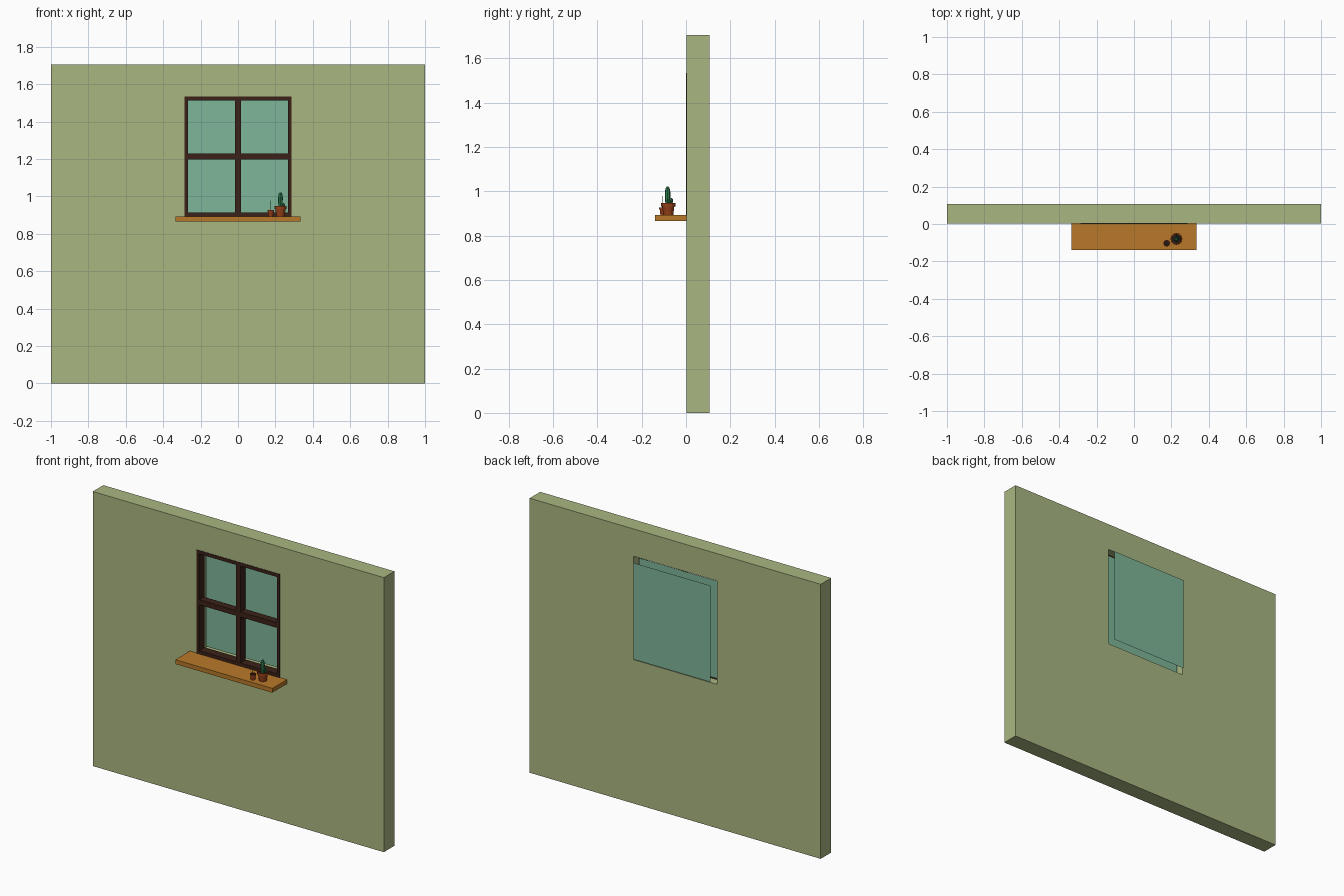
import bpy, bmesh, math
from mathutils import Vector

if "Cube" in bpy.data.objects:
    bpy.data.objects.remove(bpy.data.objects["Cube"])


def material(name, rgb):
    m = bpy.data.materials.new(name)
    m.diffuse_color = (*rgb, 1)
    m.use_nodes = True
    m.node_tree.nodes["Principled BSDF"].inputs["Base Color"].default_value = m.diffuse_color
    return m


WALL = material("green_plaster", (0.40, 0.47, 0.22))
GLASS = material("glass", (0.21, 0.47, 0.32))
WOOD = material("dark_wood", (0.044, 0.016, 0.009))
SILL = material("light_wood", (0.48, 0.19, 0.022))
CLAY = material("terracotta", (0.30, 0.05, 0.01))
SOIL = material("soil", (0.022, 0.012, 0.008))
CACTUS = material("cactus_green", (0.03, 0.22, 0.08))


def finish(name, bm, mat):
    bmesh.ops.recalc_face_normals(bm, faces=bm.faces[:])
    me = bpy.data.meshes.new(name)
    bm.to_mesh(me)
    bm.free()
    me.materials.append(mat)
    ob = bpy.data.objects.new(name, me)
    bpy.context.collection.objects.link(ob)
    return ob


def corners(bm, rect, y):
    x0, x1, z0, z1 = rect
    return [bm.verts.new((x, y, z)) for x, z in ((x0, z0), (x1, z0), (x1, z1), (x0, z1))]


def ring(name, outer, inner, y0, y1, mat):
    """Rectangular slab with a rectangular opening."""
    bm = bmesh.new()
    loops = [corners(bm, r, y) for r, y in ((outer, y0), (inner, y0), (inner, y1), (outer, y1))]
    for k in range(4):
        a, b = loops[k], loops[(k + 1) % 4]
        for i in range(4):
            j = (i + 1) % 4
            bm.faces.new((a[i], a[j], b[j], b[i]))
    return finish(name, bm, mat)


def box(name, x0, x1, y0, y1, z0, z1, mat):
    bm = bmesh.new()
    bmesh.ops.create_cube(bm, size=1)
    for v in bm.verts:
        v.co = ((x0 + x1) / 2 + v.co.x * (x1 - x0),
                (y0 + y1) / 2 + v.co.y * (y1 - y0),
                (z0 + z1) / 2 + v.co.z * (z1 - z0))
    return finish(name, bm, mat)


def pane(name, rect, y, mat):
    bm = bmesh.new()
    bm.faces.new(corners(bm, rect, y))
    return finish(name, bm, mat)


def lathe(name, x, y, z, profile, mat, sides=12):
    """Revolve (radius, height) points around a vertical axis and cap the ends."""
    bm = bmesh.new()
    rings = []
    for r, h in profile:
        rings.append([bm.verts.new((x + r * math.cos(2 * math.pi * i / sides),
                                    y + r * math.sin(2 * math.pi * i / sides), z + h))
                      for i in range(sides)])
    for a, b in zip(rings, rings[1:]):
        for i in range(sides):
            j = (i + 1) % sides
            bm.faces.new((a[i], a[j], b[j], b[i]))
    bm.faces.new(rings[0])
    bm.faces.new(rings[-1])
    return finish(name, bm, mat)


# Wall with its window opening
HOLE = (-0.286, 0.286, 0.893, 1.535)
ring("wall", (-1, 1, 0, 1.705), HOLE, 0.003, 0.106, WALL)

# Window frame and crossing bars
INNER = (-0.268, 0.268, 0.913, 1.514)
ring("window_frame", HOLE, INNER, 0.0, 0.055, WOOD)
box("vertical_bar", -0.016, 0.016, 0.001, 0.05, 0.905, 1.525, WOOD)
box("horizontal_bar", -0.275, 0.275, 0.002, 0.048, 1.197, 1.229, WOOD)

# Double glazing: flat inner and outer panes
pane("front_glass", (-0.27, 0.27, 0.911, 1.516), 0.074, GLASS)
pane("back_glass", (-0.265, 0.265, 0.914, 1.513), 0.139, GLASS)

# Sill
box("window_sill", -0.333, 0.333, -0.139, 0.004, 0.866, 0.893, SILL)


# Pots, each with a rim and a soil disc
def pot(name, x, y, s, h):
    lathe(name, x, y, 0.893, [(0.7 * s, 0), (0.85 * s, 0.7 * h), (s, 0.7 * h), (s, h),
                              (0.82 * s, h), (0.78 * s, 0.8 * h)], CLAY)
    lathe(name + "_soil", x, y, 0.893, [(0.8 * s, 0.8 * h), (0.8 * s, 0.88 * h)], SOIL)


pot("large_pot", 0.227, -0.08, 0.032, 0.055)
pot("small_pot", 0.175, -0.103, 0.018, 0.035)

# Cactus body with two small arms
lathe("cactus", 0.227, -0.083, 0.935,
      [(0.009, 0), (0.012, 0.03), (0.0125, 0.06), (0.009, 0.08), (0.003, 0.087)], CACTUS, 8)
for name, dx, dy, z in (("right_arm", 0.017, 0.008, 0.938), ("back_arm", 0.004, 0.018, 0.943)):
    lathe(name, 0.227 + dx, -0.083 + dy, z,
          [(0.003, 0), (0.006, 0.01), (0.006, 0.02), (0.002, 0.027)], CACTUS, 8)

# Thin sprout in the small pot
lathe("sprout", 0.175, -0.107, 0.918, [(0.002, 0), (0.0015, 0.04), (0.0004, 0.06)], CACTUS, 6)
